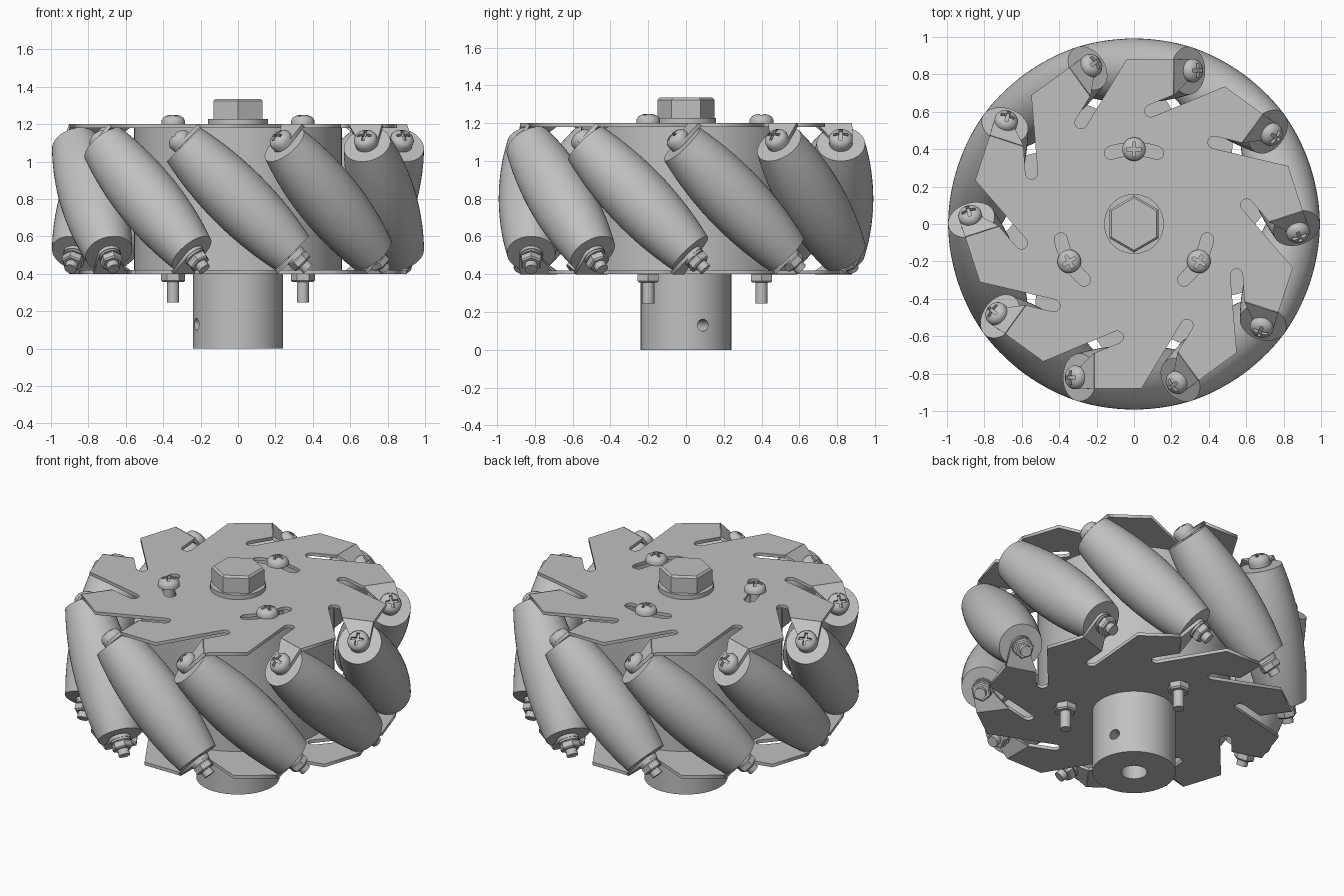
import bpy, bmesh, math
from math import pi, radians, sin, cos
from mathutils import Matrix, Vector

old = bpy.data.objects.get("Cube")
if old:
    bpy.data.objects.remove(old)

ROLLERS = 10
MID_Z = 0.8          # height of the roller centres
AXIS_R = 0.82        # distance of the roller centres from the wheel axis
HALF = 0.41          # half length of a roller

steel = bpy.data.materials.new("grey metal")
steel.use_nodes = True
GREY = (0.53, 0.53, 0.53, 1)
steel.diffuse_color = GREY
steel.node_tree.nodes["Principled BSDF"].inputs["Base Color"].default_value = GREY


def T(x, y, z):
    return Matrix.Translation((x, y, z))


def R(deg, axis):
    return Matrix.Rotation(radians(deg), 4, axis)


def add(name, mesh, matrix=Matrix()):
    ob = bpy.data.objects.new(name, mesh)
    bpy.context.collection.objects.link(ob)
    ob.matrix_world = matrix
    return ob


def finish(mesh, smooth=True):
    mesh.materials.clear()
    mesh.materials.append(steel)
    if smooth:
        mesh.shade_smooth()
        mesh.set_sharp_from_angle(angle=radians(32))
    return mesh


def bake(ob):
    """Evaluated copy of an object's mesh; the object itself is removed."""
    bpy.context.view_layer.update()
    deps = bpy.context.evaluated_depsgraph_get()
    mesh = bpy.data.meshes.new_from_object(ob.evaluated_get(deps))
    bpy.data.objects.remove(ob)
    return mesh


def lathe(name, profile, segs=32, smooth=True):
    """Revolve (radius, z) points around z."""
    bm = bmesh.new()
    vs = [bm.verts.new((r, 0, z)) for r, z in profile]
    edges = [bm.edges.new(p) for p in zip(vs, vs[1:])]
    bmesh.ops.spin(bm, geom=vs + edges, cent=(0, 0, 0), axis=(0, 0, 1),
                   angle=2 * pi, steps=segs)
    bmesh.ops.remove_doubles(bm, verts=bm.verts, dist=1e-5)
    bmesh.ops.recalc_face_normals(bm, faces=bm.faces)
    mesh = bpy.data.meshes.new(name)
    bm.to_mesh(mesh)
    bm.free()
    return finish(mesh, smooth)


def rod(name, r, z0, z1, segs=24, smooth=True):
    return lathe(name, [(0, z0), (r, z0), (r, z1), (0, z1)], segs, smooth)


def sheet(name, loops, thick=0.02):
    """Flat sheet from closed outlines; inner outlines become holes."""
    curve = bpy.data.curves.new(name, 'CURVE')
    curve.dimensions = '2D'
    curve.fill_mode = 'BOTH'
    curve.extrude = thick / 2
    for pts in loops:
        sp = curve.splines.new('POLY')
        sp.points.add(len(pts) - 1)
        for p, (x, y) in zip(sp.points, pts):
            p.co = (x, y, 0, 1)
        sp.use_cyclic_u = True
    return finish(bake(add(name, curve)), False)


def cut(mesh, cutter_meshes):
    """Subtract cutters given as (mesh, matrix) pairs."""
    ob = add("cut_target", mesh)
    cutters = []
    for m, mat in cutter_meshes:
        c = add("cutter", m, mat)
        c.hide_render = True
        cutters.append(c)
        mod = ob.modifiers.new("cut", 'BOOLEAN')
        mod.operation = 'DIFFERENCE'
        mod.object = c
    result = bake(ob)
    for c in cutters:
        bpy.data.objects.remove(c)
    return finish(result)


def arc(cx, cy, r, a0, a1, n=8):
    angles = [radians(a0 + (a1 - a0) * i / n) for i in range(n + 1)]
    return [(cx + r * cos(a), cy + r * sin(a)) for a in angles]


def turn(pts, deg):
    return [tuple((R(deg, 'Z') @ Vector((x, y, 0))).xy) for x, y in pts]


def box(sx, sy, sz):
    bm = bmesh.new()
    bmesh.ops.create_cube(bm, size=1, matrix=Matrix.Diagonal((sx, sy, sz, 1)))
    mesh = bpy.data.meshes.new("box")
    bm.to_mesh(mesh)
    bm.free()
    return mesh


# Side plates: toothed outline with a rounded relief slot beside each tab
tooth = [(-0.04, 0.88), (0.211, 0.88), (0.211, 0.69)]
tooth += arc(0.09, 0.605, 0.033, 113, 293)
outline = []
for k in range(ROLLERS):
    outline += turn(tooth, -36 * k)
slot = (arc(0, 0, 0.435, 72, 108) + arc(-0.124, 0.38, 0.035, 108, 288, 6)[1:-1]
        + arc(0, 0, 0.365, 108, 72) + arc(0.124, 0.38, 0.035, -108, 72, 6)[1:-1])
slots = [turn(slot, 120 * i) for i in range(3)]
add("top_plate", sheet("top_plate", [outline] + slots), T(0, 0, 1.19))
add("bottom_plate", sheet("bottom_plate", [outline]),
    T(0, 0, MID_Z) @ R(180, 'Y') @ T(0, 0, 0.39))

# Parts shared by every roller, built along the roller axis
STEPS = 14
barrel = [(0, -HALF)]
for i in range(STEPS + 1):
    t = 2 * i / STEPS - 1
    barrel.append((0.172 - 0.044 * t * t, HALF * t))
barrel.append((0, HALF))
roller = lathe("roller", barrel, 48)
tab = sheet("tab", [[(-0.132, -0.13), (-0.03, -0.06)]
                    + arc(0, 0, 0.062, -90, 90, 12) + [(-0.132, 0.06)]])
bolt = rod("roller_bolt", 0.033, -0.53, 0.43)
nut = lathe("nut", [(0, 0), (0.052, 0), (0.06, 0.008), (0.06, 0.04),
                    (0.052, 0.048), (0, 0.048)], 6, False)
washer = rod("washer", 0.058, 0, 0.012)

# Domed screw head with a cross recess
dome = lathe("screw_head", [(0, 0), (0.063, 0), (0.063, 0.018), (0.054, 0.034),
                            (0.038, 0.044), (0.02, 0.049), (0, 0.05)], 32)
head = cut(dome, [(box(0.076, 0.017, 0.05), T(0, 0, 0.05)),
                  (box(0.017, 0.076, 0.05), T(0, 0, 0.05))])

for k in range(ROLLERS):
    frame = R(-36 * k, 'Z') @ T(0, AXIS_R, MID_Z) @ R(45, 'Y')
    flip = frame @ R(180, 'Y')
    add("roller", roller, frame)
    add("roller_bolt", bolt, frame)
    add("top_tab", tab, frame @ T(0, 0, 0.425))
    add("bottom_tab", tab, flip @ T(0, 0, 0.425))
    add("roller_screw_head", head, frame @ T(0, 0, 0.435))
    add("roller_washer", washer, flip @ T(0, 0, 0.435))
    add("roller_nut", nut, flip @ T(0, 0, 0.446))

# Hollow drum between the plates
add("drum", lathe("drum", [(0.555, 0.42), (0.555, 1.18), (0.52, 1.18),
                           (0.52, 0.42), (0.555, 0.42)], 64))

# Hub with a blind bore and a cross hole for the pin
hub = lathe("hub", [(0.075, 0), (0.24, 0), (0.24, 1.185), (0, 1.185),
                    (0, 0.4), (0.075, 0.4), (0.075, 0)], 64)
pin_hole = rod("pin_hole", 0.032, -0.4, 0.4)
add("hub", cut(hub, [(pin_hole, T(0, 0, 0.13) @ R(22, 'Z') @ R(90, 'Y'))]))

# Centre bolt with a round flange and hexagonal head
add("centre_flange", rod("centre_flange", 0.16, 1.2, 1.228, 48))
add("centre_bolt_head", lathe("centre_bolt_head", [
    (0, 1.22), (0.152, 1.22), (0.152, 1.323), (0.14, 1.335), (0, 1.335)], 6, False),
    R(30, 'Z'))

# Three clamping screws through both plates
clamp_shank = rod("clamp_shank", 0.032, 0.245, 1.21)
for i in range(3):
    spot = R(120 * i, 'Z') @ T(0, 0.4, 0)
    add("clamp_screw_head", head, spot @ T(0, 0, 1.2))
    add("clamp_shank", clamp_shank, spot)
    add("clamp_nut", nut, spot @ T(0, 0, 0.355) @ Matrix.Scale(1.07, 4))
